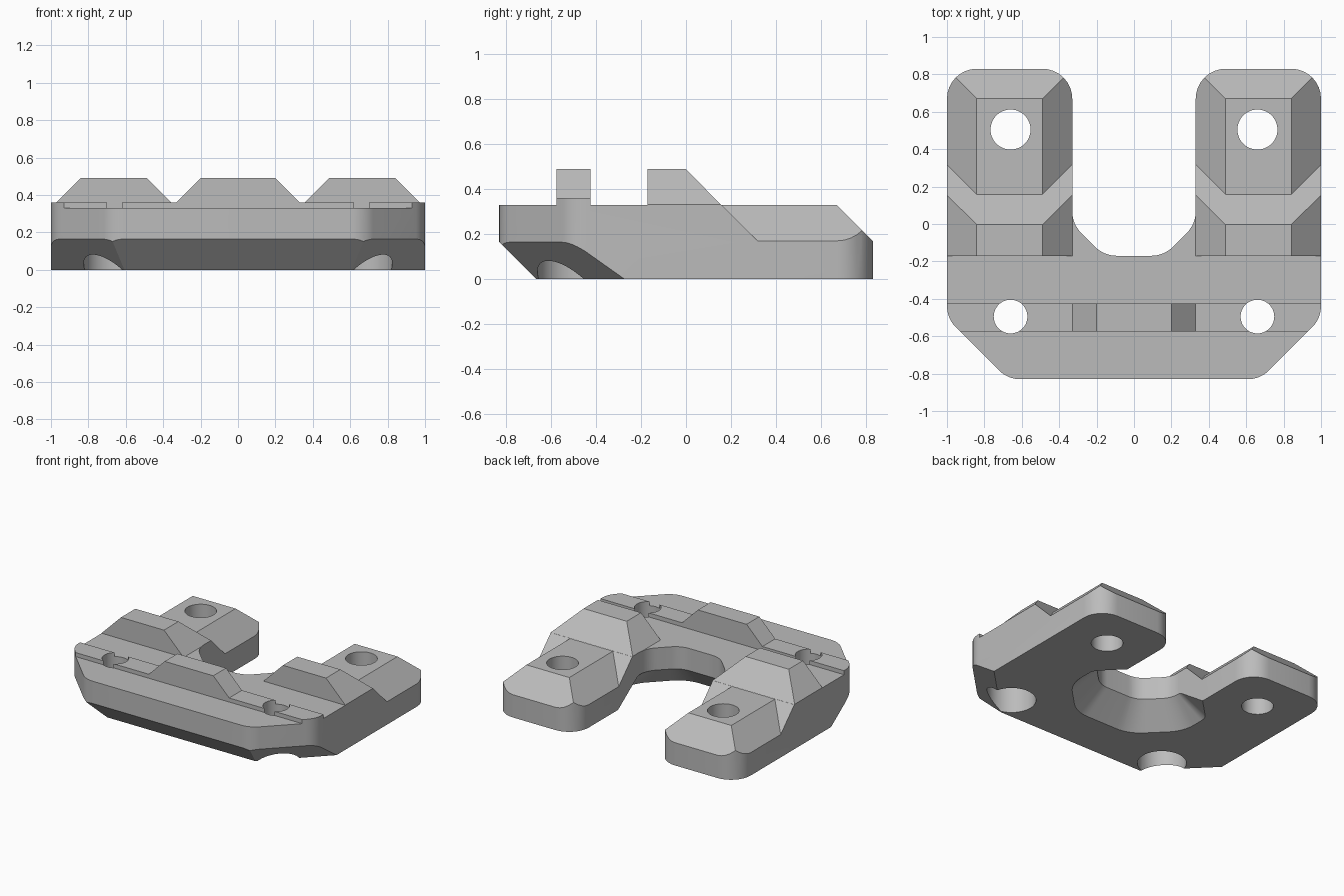
import bpy, bmesh, math
from mathutils import Vector

if "Cube" in bpy.data.objects:
    bpy.data.objects.remove(bpy.data.objects["Cube"])

grey = bpy.data.materials.new("plain grey")
grey.use_nodes = True
grey.diffuse_color = (0.5, 0.5, 0.5, 1)
grey.node_tree.nodes["Principled BSDF"].inputs["Base Color"].default_value = (0.5, 0.5, 0.5, 1)


def loft(name, first, last):
    """Solid between two matching rings of 3D points, normals outward."""
    bm = bmesh.new()
    a, b = ([bm.verts.new(p) for p in ring] for ring in (first, last))
    bm.faces.new(a[::-1])
    bm.faces.new(b)
    for i in range(len(a)):
        j = (i + 1) % len(a)
        bm.faces.new((a[i], a[j], b[j], b[i]))
    bm.normal_update()
    if bm.calc_volume(signed=True) < 0:
        bmesh.ops.reverse_faces(bm, faces=bm.faces[:])
    mesh = bpy.data.meshes.new(name)
    bm.to_mesh(mesh)
    bm.free()
    mesh.materials.append(grey)
    obj = bpy.data.objects.new(name, mesh)
    bpy.context.collection.objects.link(obj)
    return obj


def rounded(corners, steps=8):
    """2D outline from (x, y, radius) corners, each replaced by an arc."""
    out = []
    for i, (x, y, r) in enumerate(corners):
        p = Vector((x, y))
        u = (Vector(corners[i - 1][:2]) - p).normalized()
        v = (Vector(corners[(i + 1) % len(corners)][:2]) - p).normalized()
        half = math.acos(u.dot(v)) / 2
        centre = p + (u + v).normalized() * (r / math.sin(half))
        reach = r / math.tan(half)
        a, b = p + u * reach - centre, p + v * reach - centre
        start = math.atan2(a.y, a.x)
        turn = math.remainder(math.atan2(b.y, b.x) - start, math.tau)
        for k in range(steps + 1):
            t = start + turn * k / steps
            out.append((centre.x + r * math.cos(t), centre.y + r * math.sin(t)))
    return out


def at(points, z):
    return [(x, y, z) for x, y in points]


def rect(x0, x1, y0, y1):
    return [(x0, y0), (x1, y0), (x1, y1), (x0, y1)]


def mirrored(half):
    """Close a run of corners with its mirror image across x = 0."""
    return half + [(-c[0], *c[1:]) for c in reversed(half)]


def cylinder(name, x, y, r, z0, z1, n=48):
    ring = [(x + r * math.cos(k * math.tau / n), y + r * math.sin(k * math.tau / n)) for k in range(n)]
    return loft(name, at(ring, z0), at(ring, z1))


def combine(target, tool, operation):
    """Boolean the tool into the target, using the first solver that gives a solid."""
    mod = target.modifiers.new("combine", 'BOOLEAN')
    mod.operation, mod.object = operation, tool
    for solver in ('EXACT', 'MANIFOLD', 'FLOAT'):
        mod.solver = solver
        bpy.context.view_layer.update()
        depsgraph = bpy.context.evaluated_depsgraph_get()
        mesh = bpy.data.meshes.new_from_object(target.evaluated_get(depsgraph))
        if len(mesh.polygons):
            break
    target.modifiers.clear()
    target.data = mesh
    bpy.data.objects.remove(tool)


# U-shaped plan with rounded corners
plan = rounded(mirrored([(0.675, -0.83, 0.165), (1, -0.505, 0.165), (1, 0.83, 0.16),
                         (0.33, 0.83, 0.16), (0.33, 0, 0.165), (0.16, -0.17, 0.165)]))
body = loft("mounting_bracket", at(plan, 0), at(plan, 0.6))

# Deck with a ramp down to the arm pads
side = [(-1, -0.1), (-1, 0.33), (0.158, 0.33), (0.323, 0.165), (1, 0.165), (1, -0.1)]
relief = loft("deck", [(-1.1, y, z) for y, z in side], [(1.1, y, z) for y, z in side])

# Low cross rail with a raised centre block
rail = mirrored([(1.08, 0.2), (1.08, 0.36), (0.33, 0.36), (0.2, 0.49)])
combine(relief, loft("cross_rail", [(x, -0.575, z) for x, z in rail],
                     [(x, -0.425, z) for x, z in rail]), 'UNION')

# Ridge and bevelled pad on each arm
for sx in (-1, 1):
    ridge = loft("ridge", at(rect(sx * 0.278, sx * 1.052, -0.17, 0.206), 0.28),
                 at(rect(sx * 0.488, sx * 0.842, -0.17, -0.002), 0.49))
    combine(relief, ridge, 'UNION')
    pad = loft("pad", at(rect(sx * 0.26, sx * 1.07, 0.1, 0.899), 0.1),
               at(rect(sx * 0.489, sx * 0.841, 0.14, 0.67), 0.329))
    combine(relief, pad, 'UNION')
combine(body, relief, 'INTERSECT')

# Slanted underside along the front and its two diagonal corners
for angle, start in ((0, 0.665), (math.radians(45), 0.9), (math.radians(-45), 0.9)):
    out = Vector((math.sin(angle), -math.cos(angle), 0))
    along = Vector((math.cos(angle), math.sin(angle), 0))
    wedge = [out * (start + t) + Vector((0, 0, z)) for t, z in ((-0.1, -0.1), (0.7, -0.1), (0.7, 0.7))]
    combine(body, loft("underside_wedge", [p - along * 2 for p in wedge],
                       [p + along * 2 for p in wedge]), 'DIFFERENCE')

# Flared relief under the central opening, tapering past its upper rim
low = rounded(mirrored([(0.23, -0.335, 0.25), (0.495, -0.07, 0.25),
                        (0.495, 0.16, 0.1), (0.235, 0.42, 0.1)]))
top = rounded(mirrored([(0.16, -0.17, 0.165), (0.33, 0, 0.165),
                        (0.33, 0.09, 0.05), (0.165, 0.255, 0.05)]))


def taper(f):
    return [(a[0] + (b[0] - a[0]) * f, a[1] + (b[1] - a[1]) * f, 0.165 * f) for a, b in zip(low, top)]


combine(body, loft("flare", taper(-0.1), taper(1.1)), 'DIFFERENCE')

# Arm holes, and front holes with wide recesses below
for sx in (-1, 1):
    for x, y, r, z0, z1 in ((0.66, 0.505, 0.107, -0.1, 0.6),
                            (0.66, -0.495, 0.09, -0.1, 0.6),
                            (0.66, -0.495, 0.165, -0.1, 0.2)):
        combine(body, cylinder("hole", sx * x, y, r, z0, z1), 'DIFFERENCE')

bpy.ops.object.select_all(action='DESELECT')
body.select_set(True)
bpy.context.view_layer.objects.active = body
bpy.ops.object.shade_smooth_by_angle(angle=math.radians(25))
